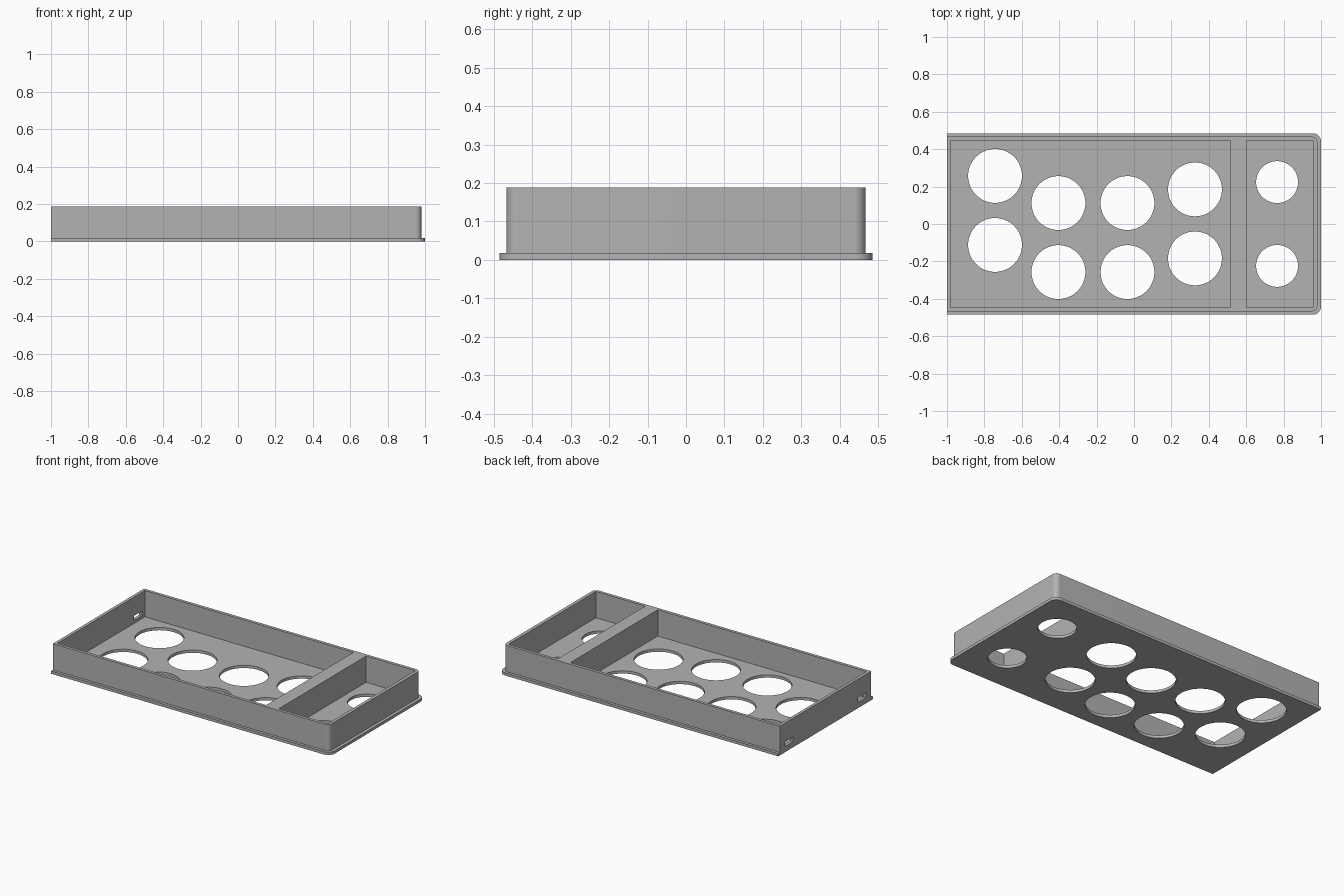
import bpy, bmesh, math
from mathutils import Matrix

default = bpy.data.objects.get("Cube")
if default:
    bpy.data.objects.remove(default, do_unlink=True)

FLOOR, TOP = 0.018, 0.188

grey = bpy.data.materials.new("plain grey")
grey.use_nodes = True
COLOUR = (0.45, 0.45, 0.45, 1)
grey.diffuse_color = COLOUR
grey.node_tree.nodes["Principled BSDF"].inputs["Base Color"].default_value = COLOUR


def make_object(name, bm):
    bmesh.ops.recalc_face_normals(bm, faces=bm.faces)
    mesh = bpy.data.meshes.new(name)
    bm.to_mesh(mesh)
    bm.free()
    mesh.materials.append(grey)
    obj = bpy.data.objects.new(name, mesh)
    bpy.context.collection.objects.link(obj)
    return obj


def rounded_slab(name, x_end, half_y, radius, z0, z1, steps=10):
    """Slab with a square end at x = -1 and rounded corners at x_end."""
    arc = [(x_end - radius + radius * math.sin(a), -half_y + radius - radius * math.cos(a))
           for a in (math.pi / 2 * i / steps for i in range(steps + 1))]
    outline = [(-1, -half_y)] + arc + [(x, -y) for x, y in reversed(arc)] + [(-1, half_y)]
    bm = bmesh.new()
    face = bm.faces.new([bm.verts.new((x, y, z0)) for x, y in outline])
    lifted = bmesh.ops.extrude_face_region(bm, geom=[face])["geom"]
    bmesh.ops.translate(bm, vec=(0, 0, z1 - z0),
                        verts=[v for v in lifted if isinstance(v, bmesh.types.BMVert)])
    return make_object(name, bm)


def add_box(bm, x0, x1, y0, y1, z0, z1):
    centre = Matrix.Translation(((x0 + x1) / 2, (y0 + y1) / 2, (z0 + z1) / 2))
    size = Matrix.Diagonal((x1 - x0, y1 - y0, z1 - z0, 1))
    bmesh.ops.create_cube(bm, size=1, matrix=centre @ size)


def add_cylinder(bm, x, y, radius):
    bmesh.ops.create_cone(bm, cap_ends=True, segments=64, radius1=radius, radius2=radius,
                          depth=0.2, matrix=Matrix.Translation((x, y, 0)))


def cut(obj, bm):
    """Subtract the cutter shape, then discard the cutter."""
    cutter = make_object("cutter", bm)
    cutter.hide_render = True
    mod = obj.modifiers.new("cut", "BOOLEAN")
    mod.operation, mod.solver, mod.object = "DIFFERENCE", "EXACT", cutter
    bpy.context.view_layer.objects.active = obj
    bpy.ops.object.modifier_apply(modifier=mod.name)
    bpy.data.objects.remove(cutter, do_unlink=True)


# Floor plate with a projecting lip and round openings
plate = rounded_slab("floor_plate", 1.0, 0.485, 0.045, 0, FLOOR)
holes = bmesh.new()
for x, upper_y in ((-0.743, 0.257), (-0.404, 0.112), (-0.035, 0.112), (0.326, 0.185)):
    for y in (upper_y, upper_y - 0.369):
        add_cylinder(holes, x, y, 0.144)
for y in (-0.224, 0.224):
    add_cylinder(holes, 0.765, y, 0.112)
cut(plate, holes)

# Walls and thick divider, left after hollowing two compartments
walls = rounded_slab("walls_and_divider", 0.98, 0.467, 0.03, FLOOR, TOP)
hollows = bmesh.new()
for x0, x1 in ((-0.98, 0.515), (0.605, 0.958)):
    add_box(hollows, x0, x1, -0.447, 0.447, -0.1, 0.3)
cut(walls, hollows)

# Two small slots through the end wall
slots = bmesh.new()
for y in (-0.375, 0.375):
    add_box(slots, -1.1, -0.9, y - 0.042, y + 0.042, 0.037, 0.067)
cut(walls, slots)

# Smooth rounded surfaces, crisp edges
for obj in (plate, walls):
    bpy.ops.object.select_all(action="DESELECT")
    obj.select_set(True)
    bpy.context.view_layer.objects.active = obj
    bpy.ops.object.shade_smooth_by_angle(angle=math.radians(30))
